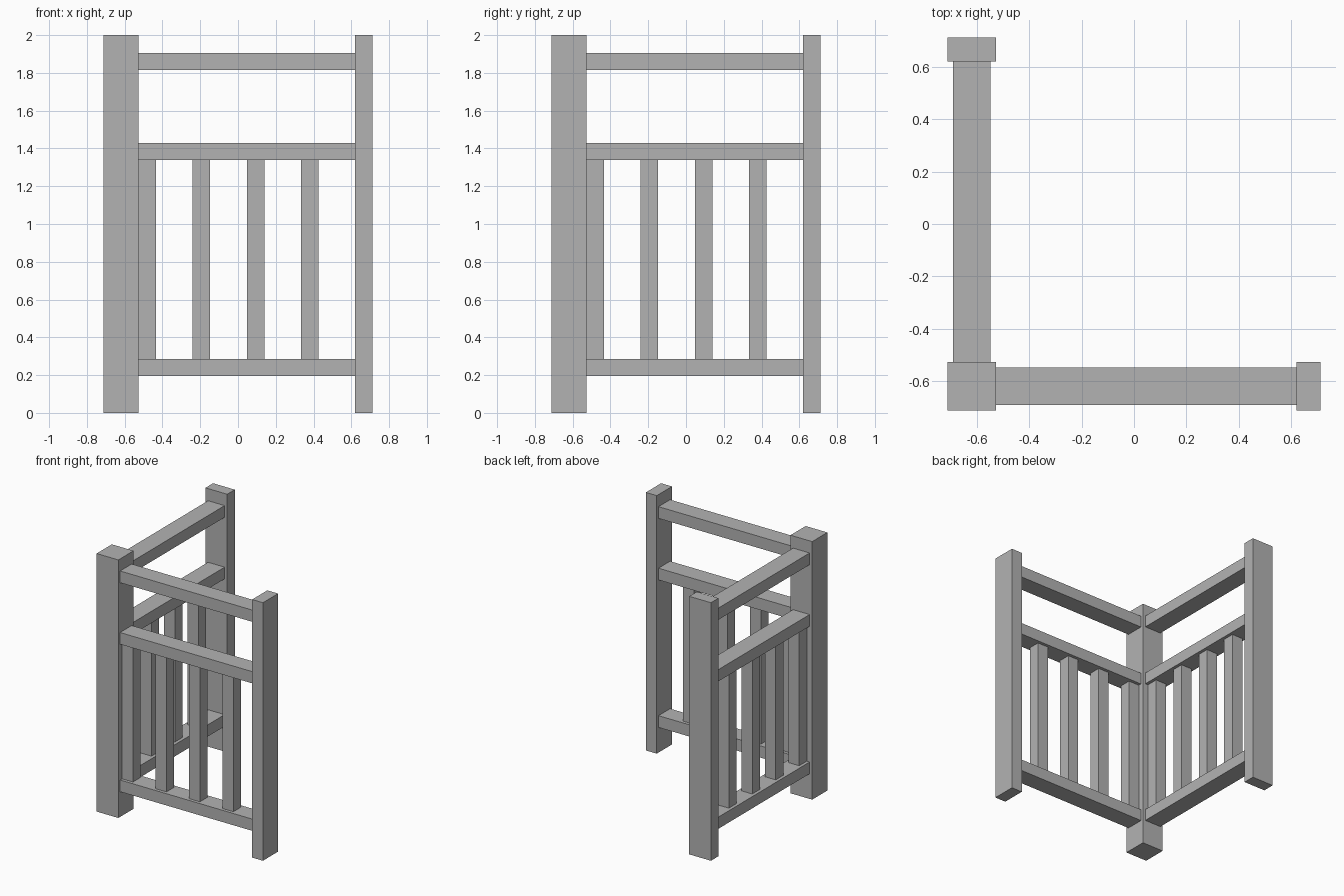
import bpy

old = bpy.data.objects.get("Cube")
if old:
    bpy.data.objects.remove(old, do_unlink=True)

grey = bpy.data.materials.new("plain grey")
grey.use_nodes = True
colour = (0.45, 0.45, 0.45, 1)
grey.diffuse_color = colour
grey.node_tree.nodes["Principled BSDF"].inputs["Base Color"].default_value = colour

EDGE = 0.713      # outer limit of the corner plan
POST = 0.186      # full post width
SLAT = 0.093      # thin timber width
MID = -EDGE + POST / 2
INNER = -EDGE + POST
END = EDGE - SLAT


def beam(name, x, y, z, swap=False):
    """Box spanning the given ranges; swap exchanges x and y for the side panel."""
    if swap:
        x, y = y, x
    spans = (x, y, z)
    bpy.ops.mesh.primitive_cube_add(size=1, location=[(a + b) / 2 for a, b in spans])
    ob = bpy.context.object
    ob.name = name
    ob.scale = [b - a for a, b in spans]
    bpy.ops.object.transform_apply(location=False, rotation=False, scale=True)
    ob.data.materials.append(grey)


# Corner post shared by both panels
beam("corner_post", (-EDGE, INNER), (-EDGE, INNER), (0, 2))

# Two identical panels meeting at the corner
for panel, swap in (("front", False), ("side", True)):
    beam(panel + "_end_post", (END, EDGE), (-EDGE, INNER), (0, 2), swap)

    # Horizontal rails
    for rail, z in (("bottom", 0.195), ("middle", 1.338), ("top", 1.815)):
        beam(f"{panel}_{rail}_rail", (INNER, END), (MID - 0.071, MID + 0.071),
             (z, z + 0.091), swap)

    # Evenly spaced balusters, the first against the corner post
    for i in range(4):
        x = INNER + i * 0.287
        beam(f"{panel}_baluster_{i + 1}", (x, x + SLAT),
             (MID - SLAT / 2, MID + SLAT / 2), (0.286, 1.338), swap)
